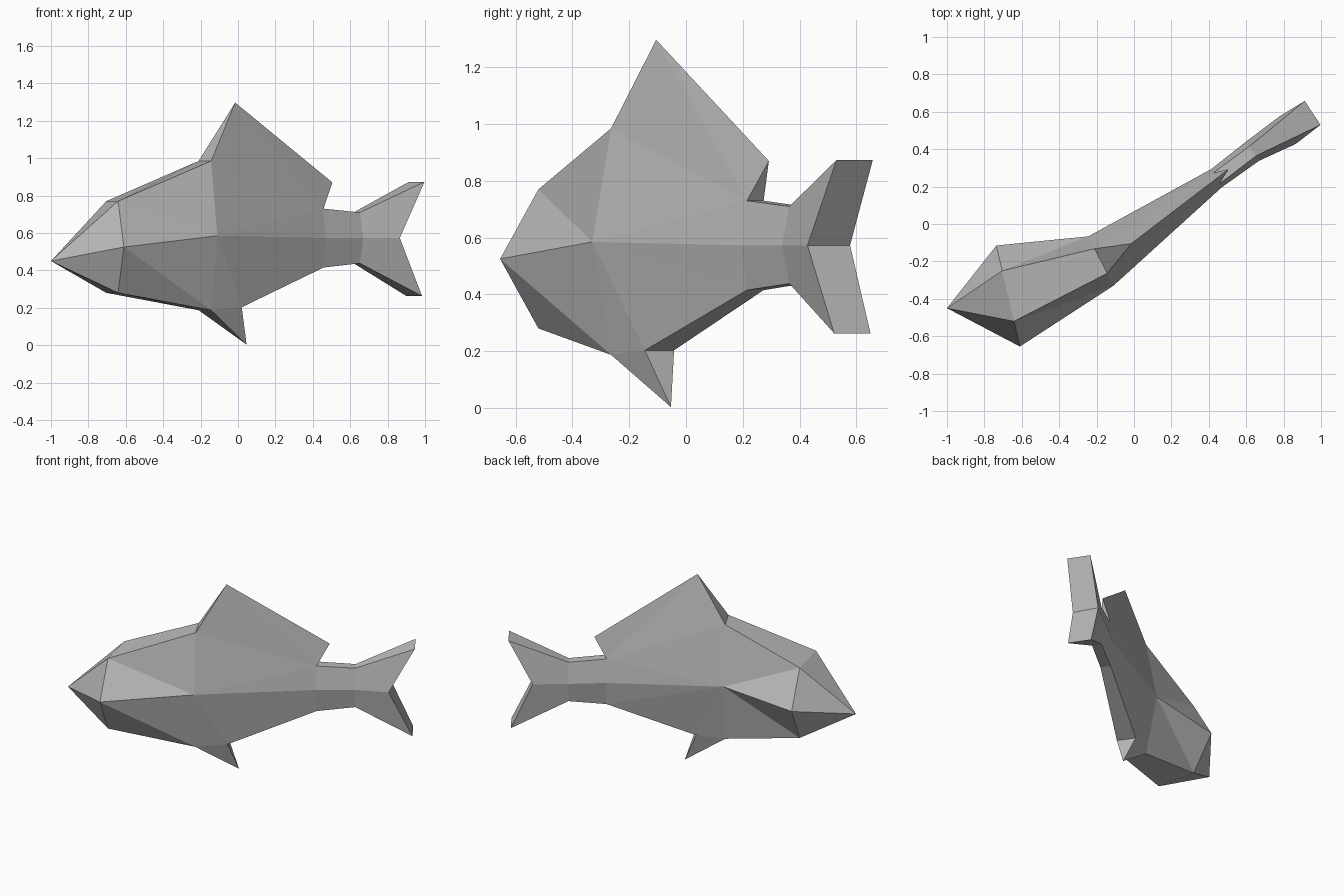
import bpy
import bmesh
from mathutils import Vector

cube = bpy.data.objects.get("Cube")
if cube:
    bpy.data.objects.remove(cube, do_unlink=True)

grey = bpy.data.materials.new("plain grey")
grey.use_nodes = True
grey.diffuse_color = (0.5, 0.5, 0.5, 1)
bsdf = grey.node_tree.nodes["Principled BSDF"]
bsdf.inputs["Base Color"].default_value = grey.diffuse_color
bsdf.inputs["Roughness"].default_value = 0.8


def part(name, polygons):
    """Flat shaded object from corner polygons, welded where they meet."""
    bm = bmesh.new()
    for corners in polygons:
        bm.faces.new([bm.verts.new(c) for c in corners])
    bmesh.ops.remove_doubles(bm, verts=bm.verts, dist=0.0005)
    bmesh.ops.recalc_face_normals(bm, faces=bm.faces)
    mesh = bpy.data.meshes.new(name)
    bm.to_mesh(mesh)
    bm.free()
    mesh.materials.append(grey)
    obj = bpy.data.objects.new(name, mesh)
    bpy.context.collection.objects.link(obj)


def station(cx, cy, wx, wy, ratio, top, mid, bottom):
    """Six-sided cross-section; returns corners per side (near +1, far -1)."""
    def corner(side, scale, z):
        return Vector((cx + side * scale * wx, cy + side * scale * wy, z))
    return {s: {"top": corner(s, ratio, top), "mid": corner(s, 1, mid),
                "bot": corner(s, ratio, bottom)} for s in (1, -1)}


# Cross-sections along the curved spine
head = station(-0.673, -0.385, 0.063, -0.27, 0.5, 0.77, 0.525, 0.28)
chest = station(-0.177, -0.198, 0.067, -0.132, 0.5, 0.985, 0.585, 0.187)
rump = station(0.44, 0.244, 0.028, -0.049, 0.6, 0.73, 0.573, 0.415)
stalk = station(0.635, 0.39, 0.034, -0.052, 0.5, 0.71, 0.573, 0.438)
nose = Vector((-1, -0.45, 0.45))
fin_peak = Vector((-0.015, -0.105, 1.297))
fin_rear = Vector((0.505, 0.292, 0.87))
belly_tip = Vector((0.046, -0.053, 0.003))
belly = {1: Vector((0.02, -0.145, 0.203)), -1: Vector((-0.05, -0.042, 0.203))}

# Body: nose cone, chest, taper and tail stalk
body = []
for s in (1, -1):
    h, c, r, t = head[s], chest[s], rump[s], stalk[s]
    body += [(nose, h["top"], h["mid"]), (nose, h["mid"], h["bot"]),
             (h["top"], c["mid"], h["mid"]), (h["top"], c["top"], c["mid"]),
             (c["mid"], c["top"], r["top"]), (c["mid"], r["top"], r["mid"]),
             (c["mid"], belly[s], c["bot"]), (c["mid"], r["bot"], belly[s]),
             (c["mid"], r["mid"], r["bot"]),
             (r["top"], t["top"], t["mid"], r["mid"]),
             (r["mid"], t["mid"], t["bot"], r["bot"])]
    if s == 1:
        body += [(h["mid"], c["bot"], h["bot"]), (h["mid"], c["mid"], c["bot"])]
    else:
        body += [(h["mid"], c["mid"], h["bot"]), (h["bot"], c["mid"], c["bot"])]
for edge in ("top", "bot"):
    body.append((nose, head[1][edge], head[-1][edge]))
    for a, b in ((head, chest), (rump, stalk)):
        body.append((a[1][edge], b[1][edge], b[-1][edge], a[-1][edge]))
body.append((belly[1], rump[1]["bot"], rump[-1]["bot"], belly[-1]))
part("body", body)

# Back fin: wedge that narrows to a ridge
back_fin = [(chest[1]["top"], fin_peak, chest[-1]["top"]),
            (rump[1]["top"], fin_rear, rump[-1]["top"])]
for s in (1, -1):
    back_fin += [(chest[s]["top"], fin_peak, rump[s]["top"]),
                 (fin_peak, fin_rear, rump[s]["top"])]
part("back_fin", back_fin)

# Belly fin: small spike
part("belly_fin", [(chest[1]["bot"], chest[-1]["bot"], belly_tip),
                   (belly[1], belly[-1], belly_tip)] +
     [(chest[s]["bot"], belly[s], belly_tip) for s in (1, -1)])

# Forked tail fin
tail = []
upper = {s: Vector((0.955 + s * 0.042, 0.594 - s * 0.064, 0.873)) for s in (1, -1)}
lower = {s: Vector((0.942 + s * 0.042, 0.586 - s * 0.064, 0.263)) for s in (1, -1)}
fork = {s: Vector((0.823 + s * 0.042, 0.503 - s * 0.075, 0.573)) for s in (1, -1)}
for s in (1, -1):
    tail += [(stalk[s]["top"], upper[s], fork[s], stalk[s]["mid"]),
             (stalk[s]["mid"], fork[s], lower[s], stalk[s]["bot"])]
for edge, tip in (("top", upper), ("bot", lower)):
    tail += [(stalk[1][edge], tip[1], tip[-1], stalk[-1][edge]),
             (tip[1], fork[1], fork[-1], tip[-1])]
part("tail_fin", tail)
